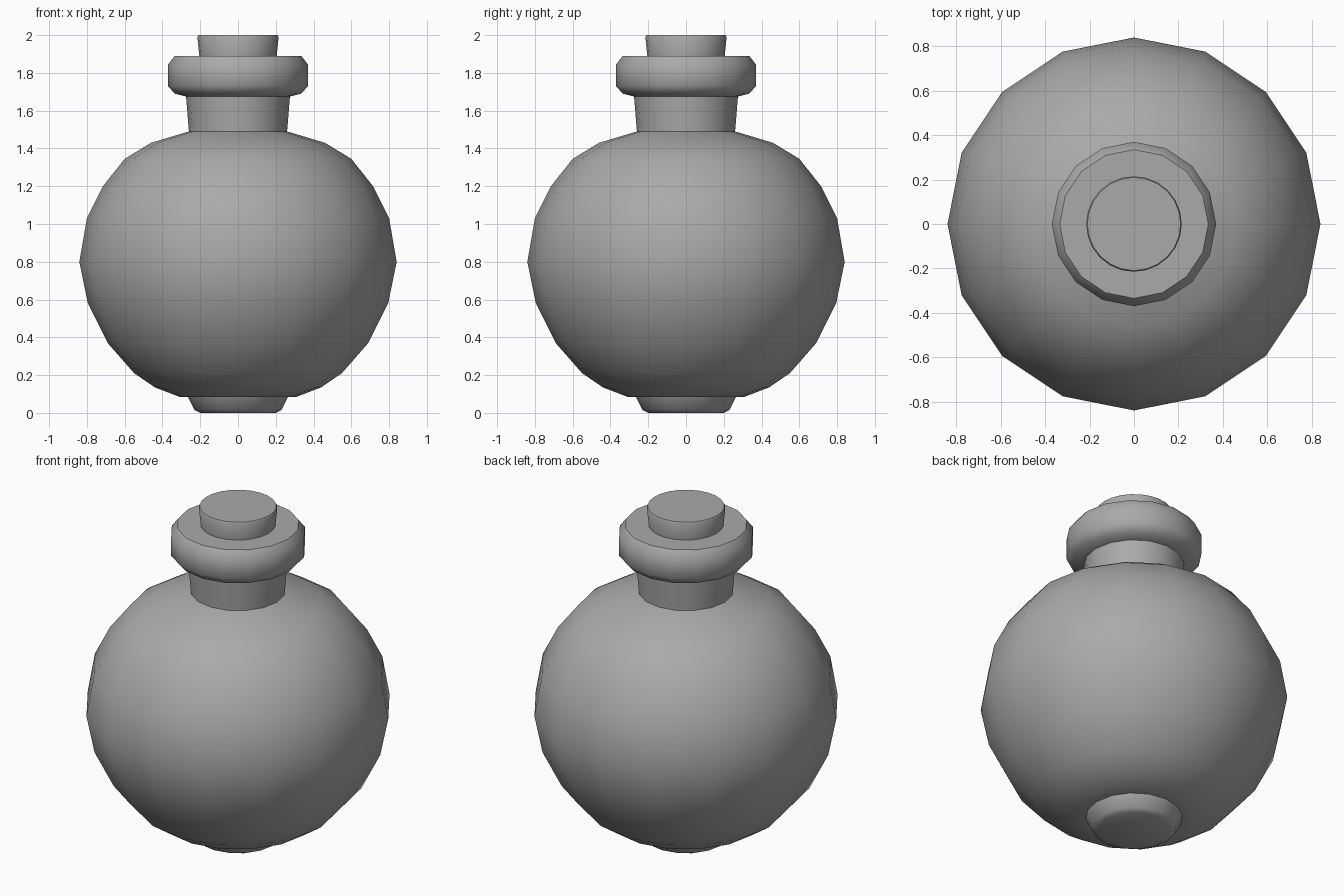
import bpy, bmesh, math

cube = bpy.data.objects.get("Cube")
if cube:
    bpy.data.objects.remove(cube, do_unlink=True)

grey = bpy.data.materials.new("plain_grey")
grey.use_nodes = True
colour = (0.4, 0.4, 0.4, 1)
grey.diffuse_color = colour
for node in grey.node_tree.nodes:
    if node.type == "BSDF_PRINCIPLED":
        node.inputs["Base Color"].default_value = colour


def lathe(name, profile, sides, angle):
    """Spin a (radius, height) profile, listed bottom to top, about the z axis."""
    bm = bmesh.new()
    rings = []
    for r, z in profile:
        rings.append([bm.verts.new((r * math.cos(t), r * math.sin(t), z))
                      for t in (math.tau * i / sides for i in range(sides))])
    for low, high in zip(rings, rings[1:]):
        for i in range(sides):
            j = (i + 1) % sides
            bm.faces.new((low[i], low[j], high[j], high[i]))
    # Close both ends
    bm.faces.new(rings[0][::-1])
    bm.faces.new(rings[-1])
    mesh = bpy.data.meshes.new(name)
    bm.to_mesh(mesh)
    bm.free()
    mesh.materials.append(grey)
    obj = bpy.data.objects.new(name, mesh)
    bpy.context.collection.objects.link(obj)
    bpy.ops.object.select_all(action="DESELECT")
    obj.select_set(True)
    bpy.context.view_layer.objects.active = obj
    bpy.ops.object.shade_smooth_by_angle(angle=math.radians(angle))
    return obj


# Foot, round body, neck and rolled lip of the flask
flask = [
    (0.20, 0.0), (0.23, 0.015), (0.265, 0.085),
    (0.31, 0.085), (0.44, 0.135), (0.55, 0.21), (0.69, 0.37), (0.795, 0.58),
    (0.84, 0.80), (0.80, 1.03), (0.715, 1.2), (0.60, 1.345), (0.46, 1.43),
    (0.26, 1.49), (0.275, 1.675),
    (0.335, 1.69), (0.37, 1.73), (0.37, 1.845), (0.335, 1.89), (0.20, 1.89),
]
lathe("flask", flask, 16, 47)

# Tapered stopper
lathe("stopper", [(0.195, 1.8), (0.205, 1.89), (0.215, 1.99), (0.21, 2.0)], 24, 47)
